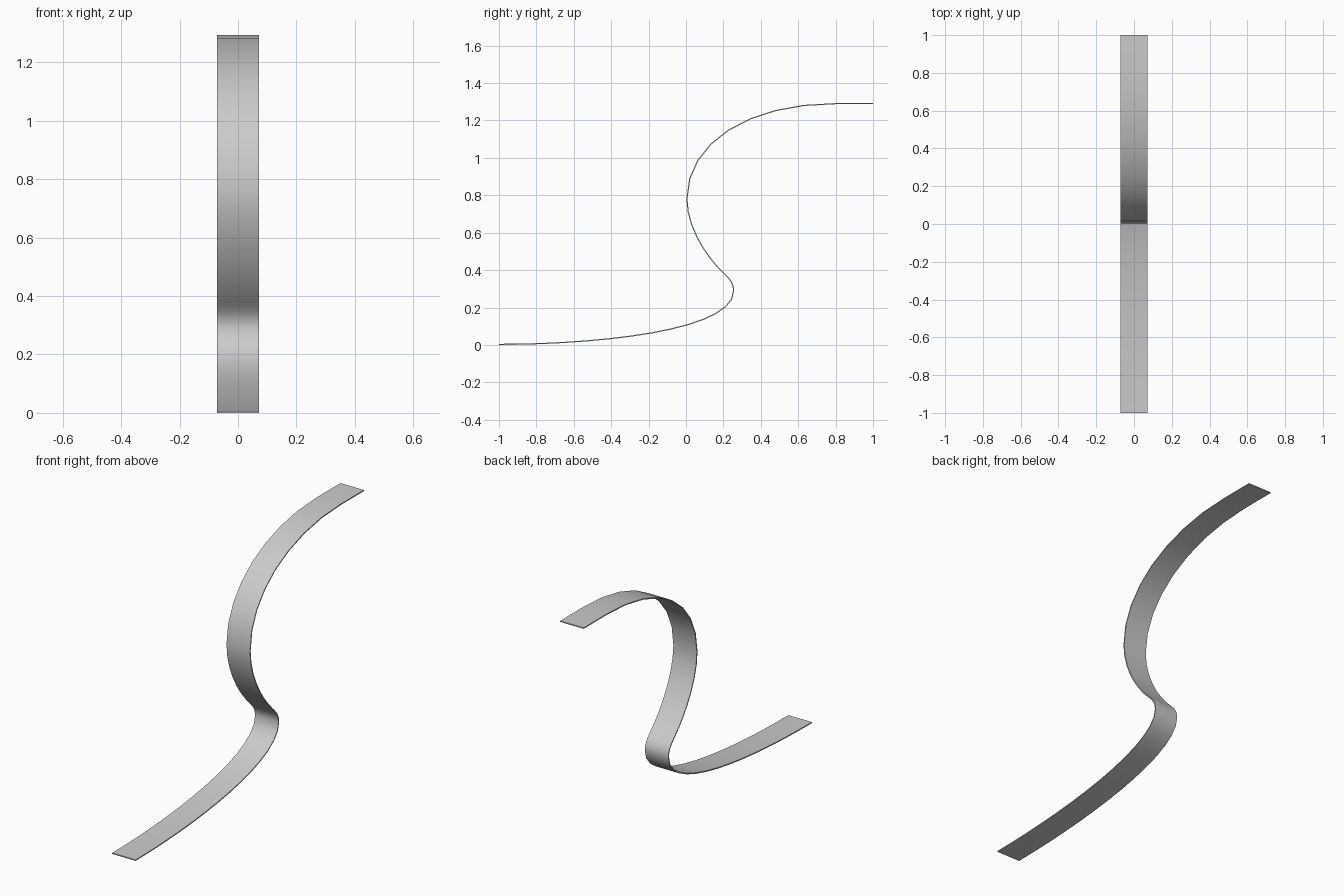
import bpy
import bmesh
from mathutils import Vector
from mathutils.geometry import interpolate_bezier

cube = bpy.data.objects.get("Cube")
if cube:
    bpy.data.objects.remove(cube, do_unlink=True)

HALF_WIDTH = 0.072
THICKNESS = 0.006

# Side profile as Bezier spans: four (y, z) control points and a step count
spans = [
    ((-1, 0.003), (-0.5, 0.003), (0.255, 0.07), (0.255, 0.29), 14),
    ((0.255, 0.29), (0.255, 0.335), (0.225, 0.36), (0.2, 0.385), 5),
    ((0.2, 0.385), (0.12, 0.46), (0.005, 0.62), (0.005, 0.78), 7),
    ((0.005, 0.78), (0.005, 1.08), (0.33, 1.29), (0.8, 1.29), 8),
    ((0.8, 1.29), (0.87, 1.29), (0.93, 1.29), (1, 1.29), 1),
]
path = []
for start, handle_a, handle_b, end, steps in spans:
    points = [Vector((0, y, z)) for y, z in (start, handle_a, handle_b, end)]
    path += interpolate_bezier(*points, steps + 1)[1 if path else 0:]

# Sheet swept across the width
bm = bmesh.new()
rows = [[bm.verts.new((x, p.y, p.z)) for x in (-HALF_WIDTH, HALF_WIDTH)] for p in path]
for (a, b), (c, d) in zip(rows, rows[1:]):
    bm.faces.new((a, b, d, c))
mesh = bpy.data.meshes.new("curved_strip")
bm.to_mesh(mesh)
bm.free()

strip = bpy.data.objects.new("curved_strip", mesh)
bpy.context.collection.objects.link(strip)

# Even thickness about the profile line
solid = strip.modifiers.new("thickness", "SOLIDIFY")
solid.thickness = THICKNESS
solid.offset = 0

# Plain grey finish
grey = bpy.data.materials.new("plain_grey")
grey.use_nodes = True
color = (0.6, 0.6, 0.6, 1)
grey.diffuse_color = color
grey.node_tree.nodes["Principled BSDF"].inputs["Base Color"].default_value = color
mesh.materials.append(grey)

# Smooth along the bends, crisp at the edges
bpy.ops.object.select_all(action="DESELECT")
strip.select_set(True)
bpy.context.view_layer.objects.active = strip
bpy.ops.object.convert(target="MESH")
bpy.ops.object.shade_smooth_by_angle(angle=0.7)
